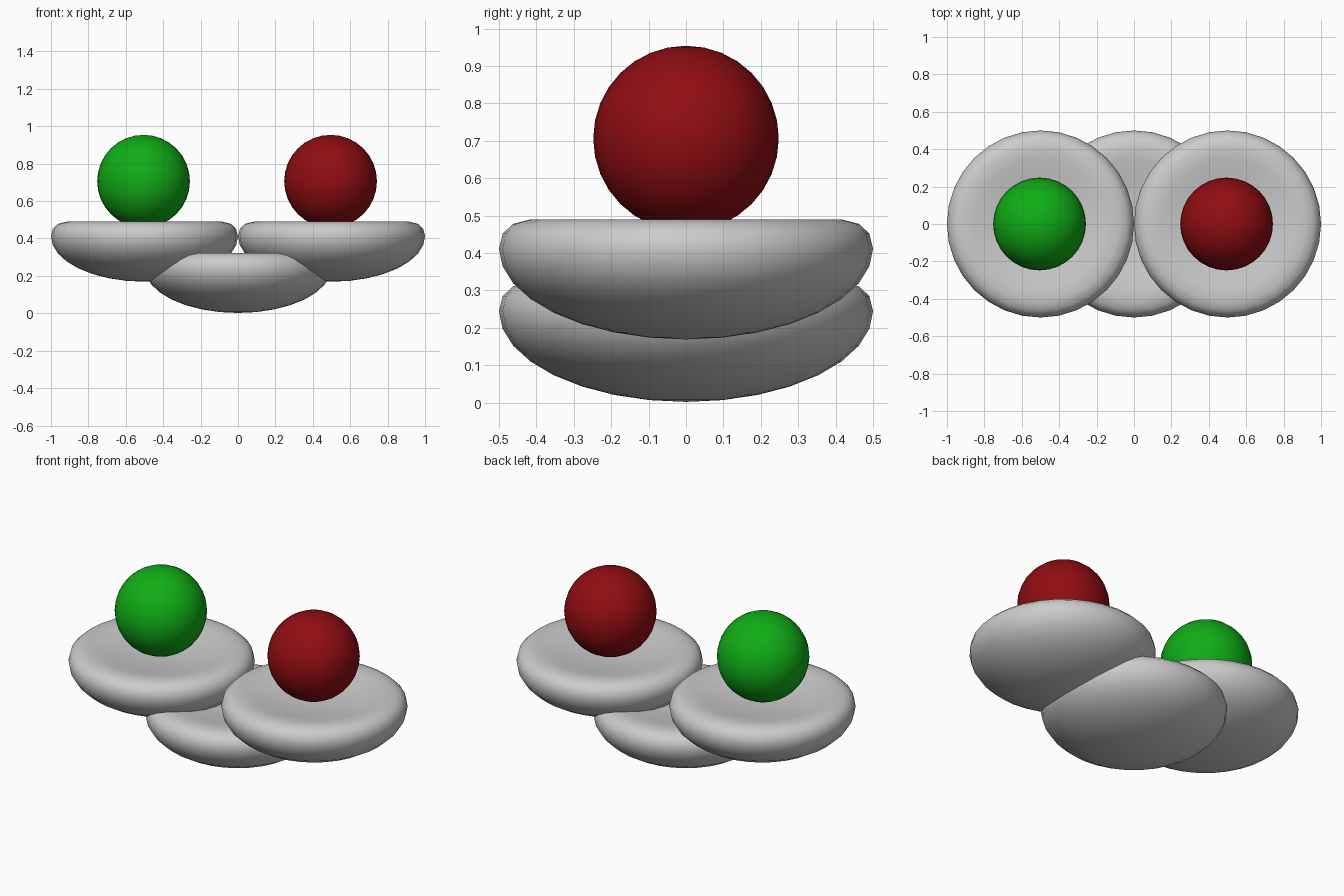
import bpy, bmesh, math

if "Cube" in bpy.data.objects:
    bpy.data.objects.remove(bpy.data.objects["Cube"])

# Outer surface is a half ellipsoid; the top is pushed in to form a shallow dish
BOWL_TOP = [(0.49, 0.285), (0.462, 0.311), (0.416, 0.323), (0.354, 0.318),
            (0.278, 0.304), (0.191, 0.289), (0.098, 0.280), (0.0, 0.277)]


def smooth(obj):
    for p in obj.data.polygons:
        p.use_smooth = True


def bowl(name, x, z):
    profile = []
    for i in range(9):
        a = math.radians(-90 + 11.25 * i)
        profile.append((0.5 * math.cos(a), 0.245 + 0.243 * math.sin(a)))
    profile += BOWL_TOP
    bm = bmesh.new()
    vs = [bm.verts.new((r, 0, h)) for r, h in profile]
    es = [bm.edges.new(pair) for pair in zip(vs, vs[1:])]
    bmesh.ops.spin(bm, geom=vs + es, cent=(0, 0, 0), axis=(0, 0, 1),
                   angle=math.tau, steps=32, use_duplicate=False)
    bmesh.ops.remove_doubles(bm, verts=bm.verts, dist=0.0005)
    bmesh.ops.recalc_face_normals(bm, faces=bm.faces)
    mesh = bpy.data.meshes.new(name)
    bm.to_mesh(mesh)
    bm.free()
    obj = bpy.data.objects.new(name, mesh)
    obj.location = (x, 0, z)
    bpy.context.collection.objects.link(obj)
    smooth(obj)


def ball(name, x, color):
    bpy.ops.mesh.primitive_uv_sphere_add(segments=32, ring_count=16, radius=0.248,
                                         location=(x, 0, 0.706))
    obj = bpy.context.object
    obj.name = name
    mat = bpy.data.materials.new(name + "_paint")
    mat.diffuse_color = color
    mat.use_nodes = True
    mat.node_tree.nodes["Principled BSDF"].inputs["Base Color"].default_value = mat.diffuse_color
    obj.data.materials.append(mat)
    smooth(obj)


# Base dish and the two raised dishes
bowl("lower_dish", 0, 0)
bowl("left_dish", -0.5, 0.167)
bowl("right_dish", 0.5, 0.167)

# Coloured balls resting in the raised dishes
ball("green_ball", -0.505, (0.005, 0.42, 0.008, 1))
ball("red_ball", 0.495, (0.28, 0.004, 0.006, 1))
